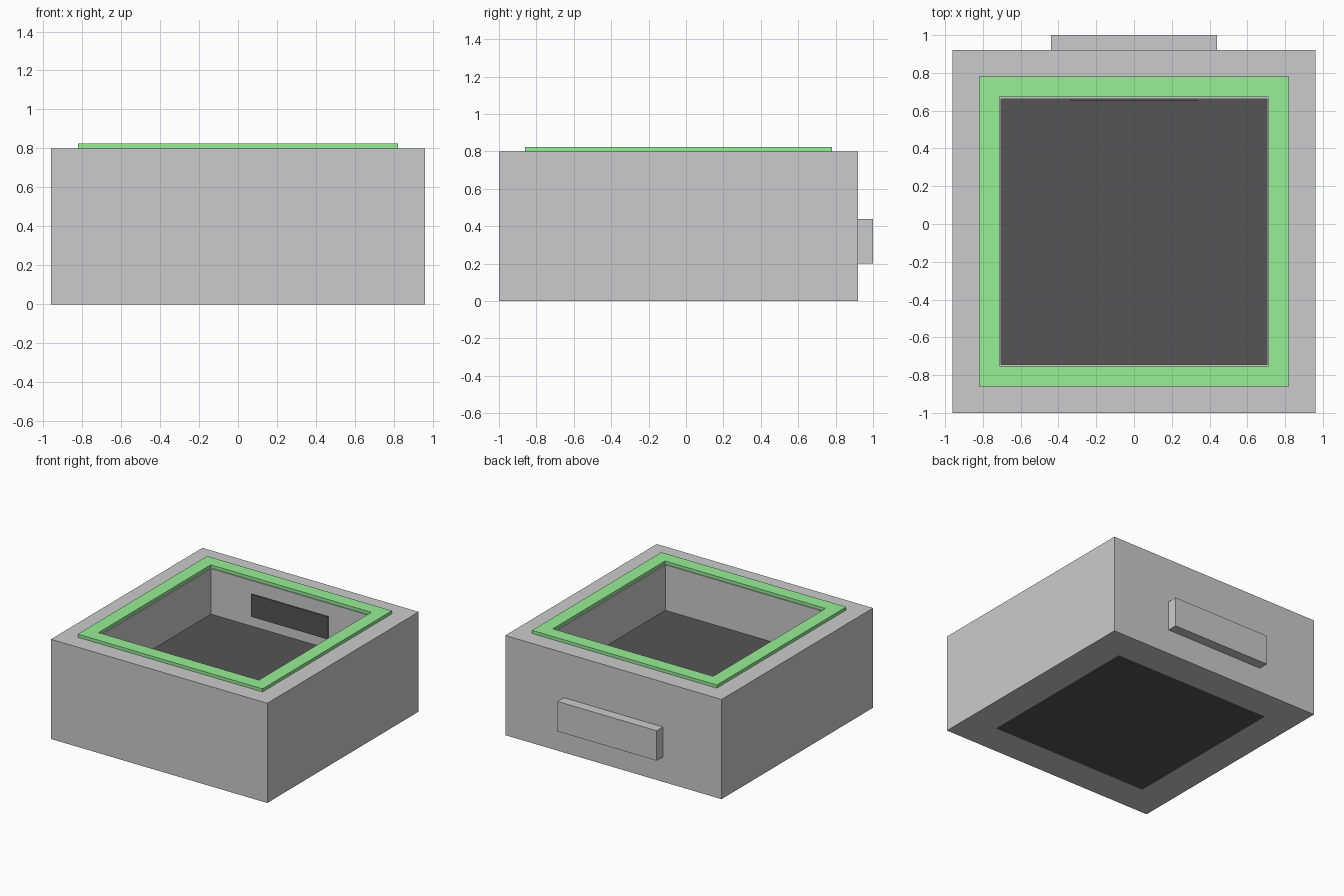
import bpy, bmesh

if "Cube" in bpy.data.objects:
    bpy.data.objects.remove(bpy.data.objects["Cube"])

CY = -0.04  # y centre of the housing


def finish(name, bm, mat=None):
    bmesh.ops.recalc_face_normals(bm, faces=bm.faces)
    me = bpy.data.meshes.new(name)
    bm.to_mesh(me)
    bm.free()
    ob = bpy.data.objects.new(name, me)
    bpy.context.collection.objects.link(ob)
    if mat:
        me.materials.append(mat)
    return ob


def box(name, lo, hi, mat=None):
    bm = bmesh.new()
    bmesh.ops.create_cube(bm, size=1)
    for v in bm.verts:
        v.co = [(a + b) / 2 + c * (b - a) for a, b, c in zip(lo, hi, v.co)]
    return finish(name, bm, mat)


def square_ring(name, outer, inner, z0, z1, mat=None):
    """Square tube given by outer and inner half widths."""
    bm = bmesh.new()
    corners = [(-1, -1), (1, -1), (1, 1), (-1, 1)]
    loops = [[bm.verts.new((x * r, CY + y * r, z)) for x, y in corners]
             for r, z in ((outer, z0), (outer, z1), (inner, z1), (inner, z0))]
    for a, b in zip(loops, loops[1:] + loops[:1]):
        for i in range(4):
            j = (i + 1) % 4
            bm.faces.new((a[i], a[j], b[j], b[i]))
    return finish(name, bm, mat)


def material(name, color):
    m = bpy.data.materials.new(name)
    m.diffuse_color = (*color, 1)
    m.use_nodes = True
    m.node_tree.nodes["Principled BSDF"].inputs["Base Color"].default_value = m.diffuse_color
    return m


green = material("green", (0.31, 0.86, 0.31))
dark = material("dark", (0.09, 0.09, 0.09))

# Open square housing and raised rim
square_ring("housing", 0.96, 0.703, 0, 0.8)
square_ring("rim", 0.82, 0.712, 0.8, 0.825, green)

# Dark block filling the lower half of the opening
box("floor_block", (-0.703, CY - 0.703, 0), (0.703, CY + 0.703, 0.435), dark)

# Panel on the inside of the back wall, block on the outside
box("inner_panel", (-0.34, 0.653, 0.515), (0.34, 0.665, 0.695), dark)
box("back_block", (-0.44, 0.92, 0.2), (0.44, 1.0, 0.44))
